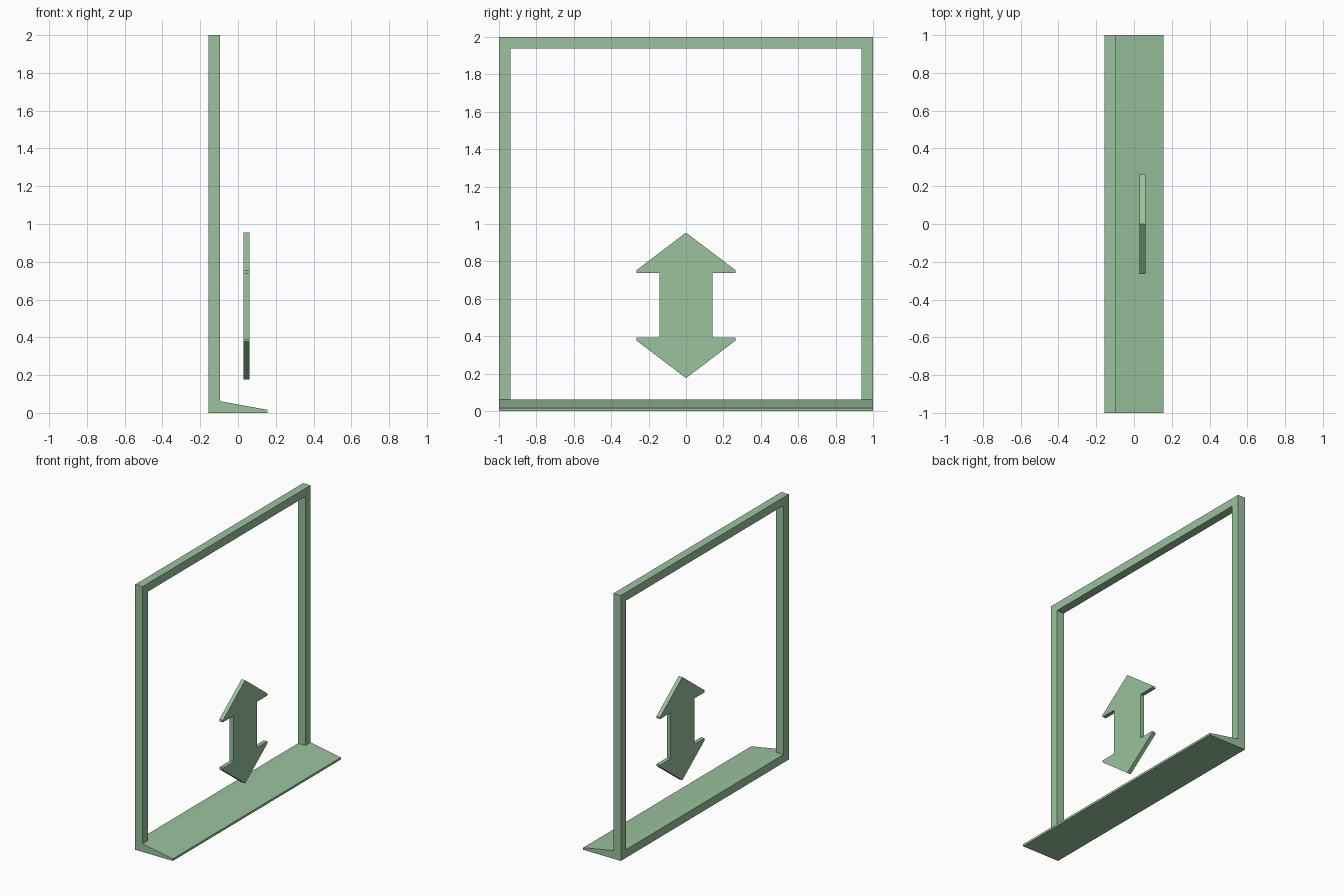
import bpy
import bmesh
from mathutils import Vector

cube = bpy.data.objects.get("Cube")
if cube:
    bpy.data.objects.remove(cube, do_unlink=True)

# Single soft green for every part
GREEN = (0.32, 0.54, 0.335, 1.0)
green = bpy.data.materials.new("soft_green")
green.use_nodes = True
green.diffuse_color = GREEN
green.node_tree.nodes["Principled BSDF"].inputs["Base Color"].default_value = GREEN


def prism(name, outline, sweep):
    """Extrude a closed planar outline along a sweep vector."""
    bm = bmesh.new()
    face = bm.faces.new([bm.verts.new(p) for p in outline])
    result = bmesh.ops.extrude_face_region(bm, geom=[face], use_keep_orig=True)
    moved = [v for v in result["geom"] if isinstance(v, bmesh.types.BMVert)]
    bmesh.ops.translate(bm, verts=moved, vec=Vector(sweep))
    bmesh.ops.recalc_face_normals(bm, faces=bm.faces)
    mesh = bpy.data.meshes.new(name)
    bm.to_mesh(mesh)
    bm.free()
    mesh.materials.append(green)
    obj = bpy.data.objects.new(name, mesh)
    bpy.context.collection.objects.link(obj)
    return obj


BACK, FRONT = -0.157, 0.157   # depth range
BAR = 0.062                   # bar thickness
HALF, TOP = 1.0, 2.0          # half width and height
INNER = HALF - BAR

# Bottom rail with sloping sill
sill = [(BACK, 0), (FRONT, 0), (FRONT, 0.016), (BACK + BAR, BAR), (BACK, BAR)]
prism("sloped_sill", [(x, -HALF, z) for x, z in sill], (0, 2 * HALF, 0))

# Side posts and top bar in one arch
arch = [(-HALF, BAR), (-HALF, TOP), (HALF, TOP), (HALF, BAR),
        (INNER, BAR), (INNER, TOP - BAR), (-INNER, TOP - BAR), (-INNER, BAR)]
prism("window_frame", [(BACK, y, z) for y, z in arch], (BAR, 0, 0))

# Double-headed arrow: one quarter outline mirrored both ways
MIDDLE = 0.565
quarter = [(0.142, 0.173), (0.265, 0.173), (0.265, 0.188)]
right_half = [(y, -z) for y, z in reversed(quarter)] + quarter
half = right_half + [(0, 0.389)]
outline = half + [(-y, -z) for y, z in half]
prism("double_arrow", [(0.03, y, MIDDLE + z) for y, z in outline], (0.03, 0, 0))
